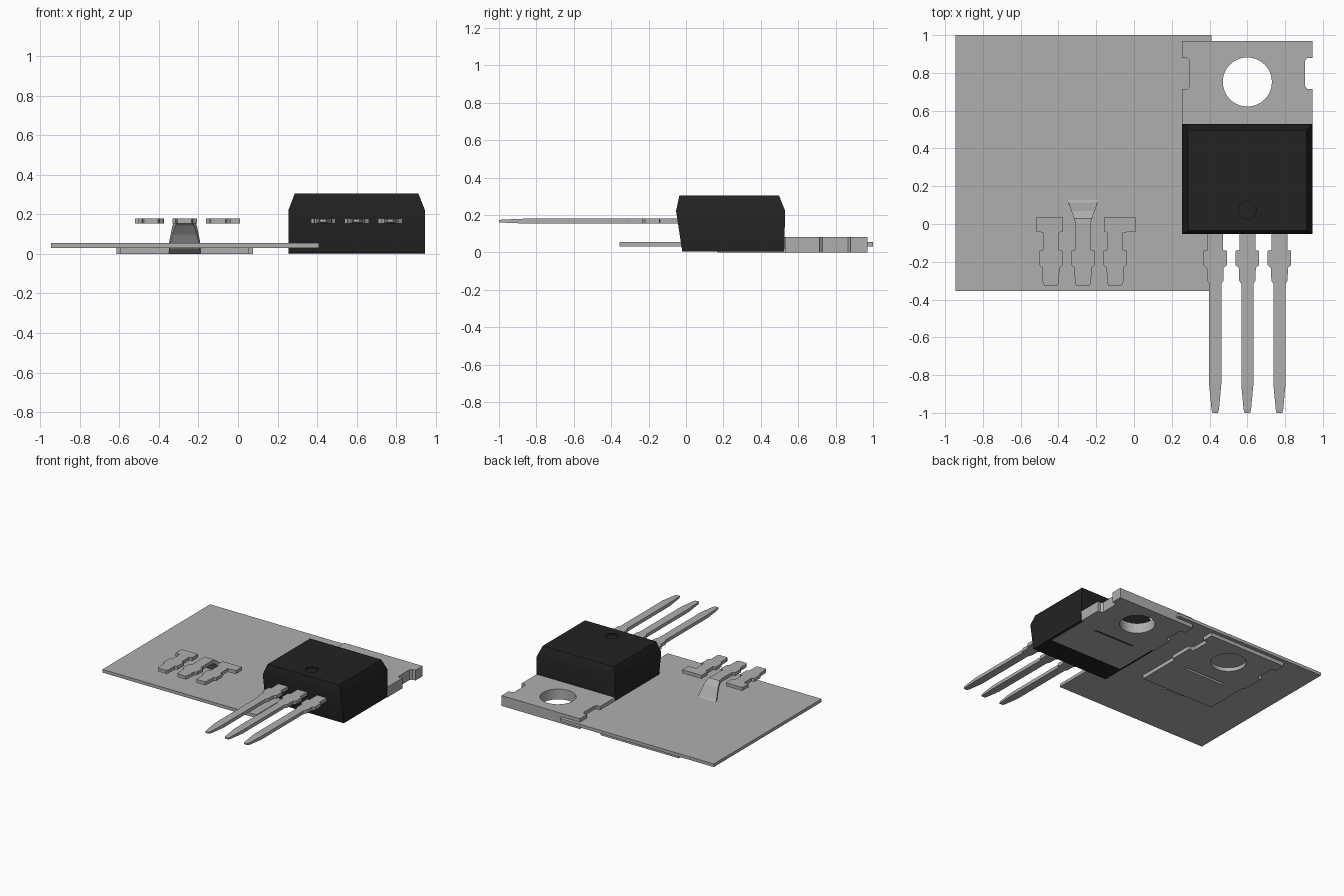
import bpy, bmesh, math

if "Cube" in bpy.data.objects:
    bpy.data.objects.remove(bpy.data.objects["Cube"])


def material(name, v):
    m = bpy.data.materials.new(name)
    m.diffuse_color = (v, v, v, 1)
    m.use_nodes = True
    m.node_tree.nodes["Principled BSDF"].inputs["Base Color"].default_value = m.diffuse_color
    return m


METAL = material("tinned metal grey", 0.43)
PLASTIC = material("moulded black", 0.016)


def loft(name, rings, mat):
    """Solid through a list of equal-length rings of points."""
    bm = bmesh.new()
    vs = [[bm.verts.new(p) for p in r] for r in rings]
    n = len(vs[0])
    for a, b in zip(vs, vs[1:]):
        for i in range(n):
            j = (i + 1) % n
            bm.faces.new((a[i], a[j], b[j], b[i]))
    bm.faces.new(vs[0][::-1])
    bm.faces.new(vs[-1])
    bmesh.ops.recalc_face_normals(bm, faces=bm.faces)
    me = bpy.data.meshes.new(name)
    bm.to_mesh(me)
    bm.free()
    me.materials.append(mat)
    ob = bpy.data.objects.new(name, me)
    bpy.context.collection.objects.link(ob)
    return ob


def slab(name, pts, z0, z1, mat):
    return loft(name, [[(x, y, z) for x, y in pts] for z in (z0, z1)], mat)


def rect(x0, x1, y0, y1):
    return [(x0, y0), (x1, y0), (x1, y1), (x0, y1)]


def circle(cx, cy, r, n=48):
    return [(cx + r * math.cos(i * math.tau / n), cy + r * math.sin(i * math.tau / n)) for i in range(n)]


def cut(ob, cutter):
    m = ob.modifiers.new("cut", "BOOLEAN")
    m.operation, m.solver, m.object = "DIFFERENCE", "EXACT", cutter
    cutter.hide_render = True
    bpy.context.view_layer.objects.active = ob
    bpy.ops.object.modifier_apply(modifier=m.name)
    bpy.data.objects.remove(cutter)


def smooth(ob):
    bpy.ops.object.select_all(action="DESELECT")
    ob.select_set(True)
    bpy.context.view_layer.objects.active = ob
    bpy.ops.object.shade_smooth_by_angle(angle=math.radians(30))


def strip(name, sections, mat=METAL):
    """Flat bar along y; sections are (y, left x, right x, mid z, thickness)."""
    rings = [[(a, y, z - t / 2), (b, y, z - t / 2), (b, y, z + t / 2), (a, y, z + t / 2)]
             for y, a, b, z, t in sections]
    return loft(name, rings, mat)


def tab(name, cx, z0, z1):
    """Mounting tab with edge notches, bolt hole and moulding slot."""
    half = [(0.325, 0.17), (0.325, 0.53), (0.345, 0.53), (0.345, 0.715), (0.318, 0.715),
            (0.305, 0.73), (0.305, 0.865), (0.318, 0.88), (0.345, 0.88), (0.345, 0.97)]
    pts = [(cx + x, y) for x, y in half] + [(cx - x, y) for x, y in reversed(half)]
    ob = slab(name, pts, z0, z1, METAL)
    cut(ob, slab("hole_cutter", circle(cx, 0.752, 0.13), -0.1, 0.2, METAL))
    cut(ob, slab("slot_cutter", rect(cx - 0.18, cx + 0.18, 0.475, 0.495), -0.1, 0.2, METAL))
    smooth(ob)


PX, IX = 0.60, -0.27       # centres of the package and of the bare frame
LZ, LT = 0.167, 0.027      # lead height and thickness
SHOULDER = [(-0.138, 0.042), (-0.142, 0.062), (-0.218, 0.062), (-0.232, 0.045)]

# Moulded package
x0, x1 = 0.255, 0.945
body = loft("package_body", [
    [(x, y, 0.004) for x, y in rect(x0, x1, -0.02, 0.525)],
    [(x, y, 0.222) for x, y in rect(x0, x1, -0.053, 0.53)],
    [(x, y, 0.305) for x, y in rect(x0 + 0.032, x1 - 0.032, -0.035, 0.497)]], PLASTIC)
cut(body, slab("dimple_cutter", circle(PX, 0.072, 0.047, 32), 0.293, 0.4, PLASTIC))
smooth(body)
tab("package_tab", PX, 0.0, 0.082)

# Package leads
for k, name in zip((-1, 0, 1), ("left", "middle", "right")):
    cx = PX + k * 0.17
    prof = [(0.0, 0.042)] + SHOULDER + [(-0.30, 0.043), (-0.317, 0.032), (-0.85, 0.032)]
    secs = [(y, cx - w, cx + w, LZ, LT) for y, w in prof]
    secs += [(-0.98, cx - 0.02, cx + 0.02, LZ, 0.016), (-1.0, cx - 0.015, cx + 0.015, LZ, 0.012)]
    strip(name + "_lead", secs)

# Thin base sheet and bare tab beneath it
slab("base_sheet", rect(-0.945, 0.41, -0.355, 1.0), 0.03, 0.055, METAL)
tab("frame_tab", IX, 0.0, 0.04)

# Bare frame leads: T-shaped outer pads and a middle one bending down to the tab
for k, name in zip((-1, 0, 1), ("left", "middle", "right")):
    cx = IX + k * 0.17
    if k == 0:
        secs = [(0.185, cx - 0.08, cx + 0.08, 0.016, 0.03), (0.165, cx - 0.08, cx + 0.08, 0.018, 0.03),
                (0.115, cx - 0.078, cx + 0.078, 0.045, 0.035), (0.07, cx - 0.062, cx + 0.062, 0.12, 0.045),
                (0.03, cx - 0.047, cx + 0.047, 0.161, 0.035), (0.0, cx - 0.04, cx + 0.04, LZ, LT)]
    else:
        a, b = (cx - 0.08, cx + 0.065) if k < 0 else (cx - 0.06, cx + 0.11)
        secs = [(0.035, a, b, LZ, LT), (-0.04, a, b, LZ, LT), (-0.045, cx - 0.042, cx + 0.042, LZ, LT)]
    secs += [(y, cx - w, cx + w, LZ, LT) for y, w in SHOULDER + [(-0.31, 0.043), (-0.325, 0.036)]]
    strip("frame_" + name + "_lead", secs)
